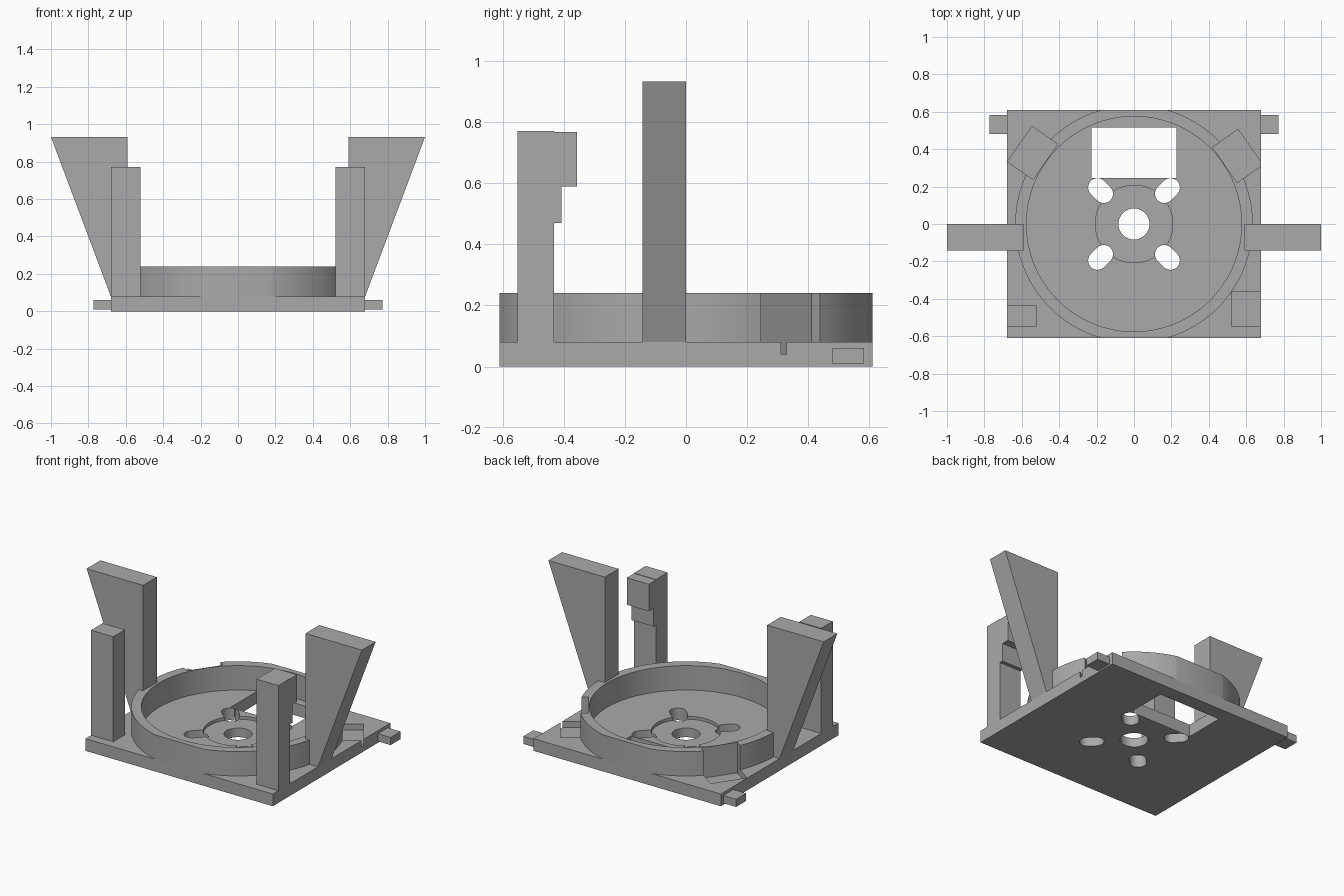
import bpy, bmesh
from math import sin, cos, pi, radians
from mathutils import Matrix, Vector

default = bpy.data.objects.get("Cube")
if default:
    bpy.data.objects.remove(default, do_unlink=True)

grey = bpy.data.materials.new("plain grey")
grey.use_nodes = True
GREY = (0.4, 0.4, 0.4, 1)
grey.diffuse_color = GREY
grey.node_tree.nodes["Principled BSDF"].inputs["Base Color"].default_value = GREY


def prism(name, outline, low, high, upright=False):
    """Extrude an outline along z, or an x-z outline along y when upright."""
    bm = bmesh.new()
    place = (lambda p: (p[0], low, p[1])) if upright else (lambda p: (p[0], p[1], low))
    face = bm.faces.new([bm.verts.new(place(p)) for p in outline])
    moved = bmesh.ops.extrude_face_region(bm, geom=[face])["geom"]
    step = Vector((0, high - low, 0) if upright else (0, 0, high - low))
    bmesh.ops.translate(bm, vec=step, verts=[v for v in moved if isinstance(v, bmesh.types.BMVert)])
    bmesh.ops.recalc_face_normals(bm, faces=bm.faces)
    mesh = bpy.data.meshes.new(name)
    bm.to_mesh(mesh)
    bm.free()
    mesh.materials.append(grey)
    obj = bpy.data.objects.new(name, mesh)
    bpy.context.collection.objects.link(obj)
    return obj


def box(name, x, y, z):
    return prism(name, [(x[0], y[0]), (x[1], y[0]), (x[1], y[1]), (x[0], y[1])], *z)


def disc(name, radius, low, high, sides=96):
    ring = [(radius * cos(2 * pi * i / sides), radius * sin(2 * pi * i / sides)) for i in range(sides)]
    return prism(name, ring, low, high)


def carve(obj, tool, operation="DIFFERENCE"):
    """Apply a boolean and discard the tool."""
    tool.hide_render = True
    mod = obj.modifiers.new("carve", "BOOLEAN")
    mod.operation, mod.solver, mod.object = operation, "EXACT", tool
    bpy.ops.object.select_all(action="DESELECT")
    bpy.context.view_layer.objects.active = obj
    obj.select_set(True)
    bpy.ops.object.modifier_apply(modifier=mod.name)
    bpy.data.objects.remove(tool, do_unlink=True)


def slot(angle, near, far, radius, half=12):
    """Round-ended slot pointing outwards at the given angle."""
    pts = [(far + radius * cos(a), radius * sin(a)) for a in (pi * i / half - pi / 2 for i in range(half + 1))]
    pts += [(near - radius * cos(a), -radius * sin(a)) for a in (pi * i / half - pi / 2 for i in range(half + 1))]
    obj = prism("slot_cutter", pts, -0.1, 0.2)
    obj.data.transform(Matrix.Rotation(angle, 4, "Z"))
    return obj


def notch(side):
    """Slanted pocket cut into the outside of the ring and the plate."""
    shift = -0.02 if side > 0 else 0
    obj = box("notch_cutter", (0.579, 0.746), (shift - 0.115, shift + 0.115), (0.04, 0.4))
    angle = radians(35)
    obj.data.transform(Matrix.Rotation(angle if side > 0 else pi - angle, 4, "Z") @
                       Matrix.Diagonal((1, side, 1, 1)))
    if side < 0:
        obj.data.flip_normals()
    return obj


W, D, FLOOR, RIM = 0.68, 0.61, 0.08, 0.24

# Base plate with hub recess, bore, four slots and window
plate = box("base_plate", (-W, W), (-D, D), (0, FLOOR))
carve(plate, disc("recess_cutter", 0.207, 0.06, 0.2))
carve(plate, disc("bore_cutter", 0.083, -0.1, 0.2, 64))
for k in range(4):
    carve(plate, slot(pi / 4 + k * pi / 2, 0.229, 0.276, 0.05))
carve(plate, box("window_cutter", (-0.227, 0.227), (0.245, 0.515), (-0.1, 0.2)))

# Round wall, trimmed flush with the plate's front and back
wall = disc("ring_wall", 0.635, FLOOR, RIM, 128)
carve(wall, disc("inside_cutter", 0.575, 0, 0.4, 128))
carve(wall, box("trim", (-1, 1), (-D, D), (0, 0.5)), "INTERSECT")
for side in (-1, 1):
    carve(plate, notch(side))
    carve(wall, notch(side))

for side, label in ((1, "left"), (-1, "right")):
    # Tall flared arm, front post and rear tab on each side
    prism(label + "_arm", [(side * x, z) for x, z in
          ((0.59, FLOOR), (W, FLOOR), (1, 0.932), (0.59, 0.932))], -0.142, 0, True)
    xs = sorted((side * 0.52, side * W))
    box(label + "_front_post", xs, (-0.552, -0.432), (FLOOR, 0.77))
    box(label + "_rear_tab", sorted((side * W, side * 0.773)), (0.48, 0.583), (0.01, 0.06))

# Catch on the back of the left post
box("catch_block", (0.52, W), (-0.432, -0.357), (0.59, 0.767))
box("catch_step", (0.52, W), (-0.432, -0.407), (0.47, 0.59))

for obj in (plate, wall):
    bpy.ops.object.select_all(action="DESELECT")
    bpy.context.view_layer.objects.active = obj
    obj.select_set(True)
    bpy.ops.object.shade_smooth_by_angle(angle=radians(30))
